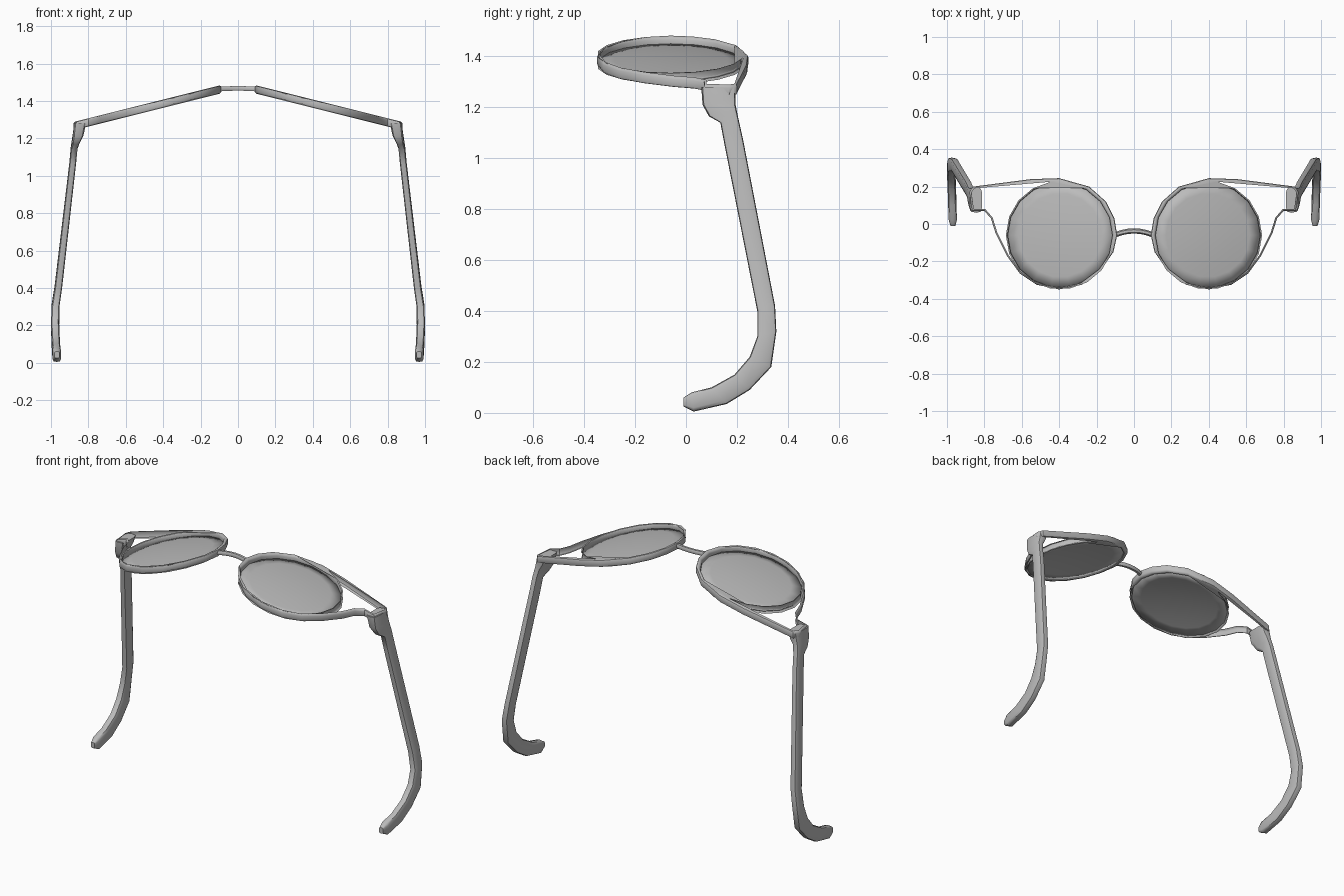
import bpy, bmesh, math
from mathutils import Vector

cube = bpy.data.objects.get("Cube")
if cube:
    bpy.data.objects.remove(cube)

SLOPE = 0.25                 # each half of the front falls away to the side
CENTRE = Vector((0.395, -0.06))
LENS_R = 0.28
SIDES = 18


def front_z(x):
    return 1.485 - SLOPE * abs(x)


def material(name, grey):
    mat = bpy.data.materials.new(name)
    mat.use_nodes = True
    colour = (grey, grey, grey, 1)
    mat.diffuse_color = colour
    mat.node_tree.nodes["Principled BSDF"].inputs["Base Color"].default_value = colour
    return mat


GREY = material("plain grey", 0.5)


def finish(obj, angle=40, mirror=True):
    obj.data.materials.clear()
    obj.data.materials.append(GREY)
    if mirror:
        mod = obj.modifiers.new("other side", 'MIRROR')
        mod.use_mirror_merge = False
    bpy.ops.object.select_all(action='DESELECT')
    obj.select_set(True)
    bpy.context.view_layer.objects.active = obj
    bpy.ops.object.shade_smooth_by_angle(angle=math.radians(angle))


def mesh_object(name, bm):
    bmesh.ops.recalc_face_normals(bm, faces=bm.faces)
    mesh = bpy.data.meshes.new(name)
    bm.to_mesh(mesh)
    bm.free()
    obj = bpy.data.objects.new(name, mesh)
    bpy.context.collection.objects.link(obj)
    return obj


def curve_to_mesh(name, curve):
    obj = bpy.data.objects.new(name, curve)
    bpy.context.collection.objects.link(obj)
    bpy.ops.object.select_all(action='DESELECT')
    obj.select_set(True)
    bpy.context.view_layer.objects.active = obj
    bpy.ops.object.convert(target='MESH')
    return bpy.context.view_layer.objects.active


def circle(radius):
    return [CENTRE + Vector((math.cos(a), math.sin(a))) * radius
            for a in (math.tau * i / SIDES for i in range(SIDES))]


# Rim: outline with a round opening, extruded with rounded edges, then sloped
outline = [(.09, -.06), (.105, .03), (.15, .12), (.24, .2), (.4, .245), (.55, .24),
           (.86, .2), (.88, .17), (.865, .07), (.8, .07), (.765, .03),
           (.74, -.05), (.68, -.17), (.61, -.265), (.52, -.325), (.4, -.35),
           (.28, -.325), (.18, -.25), (.11, -.15)]
curve = bpy.data.curves.new("rim", 'CURVE')
curve.dimensions = '2D'
curve.fill_mode = 'BOTH'
curve.extrude = 0.012
curve.bevel_depth = 0.01
curve.bevel_resolution = 1
curve.offset = -0.01
for points in (outline, circle(LENS_R)[::-1]):
    spline = curve.splines.new('POLY')
    spline.points.add(len(points) - 1)
    for p, (x, y) in zip(spline.points, points):
        p.co = (x, y, 0, 1)
    spline.use_cyclic_u = True
rim = curve_to_mesh("rim", curve)
for v in rim.data.vertices:
    v.co.z += front_z(v.co.x)
bm = bmesh.new()
bm.from_mesh(rim.data)
bmesh.ops.remove_doubles(bm, verts=bm.verts, dist=0.0005)
bmesh.ops.recalc_face_normals(bm, faces=bm.faces)
bm.to_mesh(rim.data)
bm.free()
finish(rim)

# Lens: shallow dome set inside the rim
bm = bmesh.new()
rings = []
for f in (1.01, 0.8, 0.5, 0.2):
    rings.append([bm.verts.new((p.x, p.y, front_z(p.x) - 0.006 + 0.018 * (1 - f * f)))
                  for p in circle(LENS_R * f)])
for a, b in zip(rings, rings[1:]):
    for i in range(SIDES):
        j = (i + 1) % SIDES
        bm.faces.new((a[i], a[j], b[j], b[i]))
bm.faces.new(rings[-1])
lens = mesh_object("lens", bm)
solid = lens.modifiers.new("thickness", 'SOLIDIFY')
solid.thickness = 0.008
finish(lens)

# Temple: loft from hinge block to curled ear tip
# each station: inner edge (y, z), outer edge (y, z), centre x, half thickness
stations = [((.06, 1.28), (.195, 1.28), .844, .032),
            ((.065, 1.21), (.195, 1.24), .854, .028),
            ((.09, 1.165), (.195, 1.21), .867, .02),
            ((.135, 1.14), (.205, 1.16), .876, .018),
            ((.15, 1.06), (.225, 1.07), .884, .018),
            ((.28, .4), (.35, .42), .96, .02),
            ((.28, .3), (.355, .32), .975, .021),
            ((.25, .22), (.335, .18), .978, .022),
            ((.19, .15), (.25, .09), .975, .022),
            ((.1, .1), (.16, .035), .972, .022),
            ((.02, .08), (.03, .005), .969, .022),
            ((-.01, .06), (-.01, .025), .968, .013)]
section = [(1, .6), (.75, .92), (0, 1), (-.75, .92),
           (-1, .6), (-1, -.6), (-.75, -.92), (0, -1), (.75, -.92), (1, -.6)]
bm = bmesh.new()
rings = []
for inner, outer, x, half in stations:
    a, b = Vector(inner), Vector(outer)
    ring = []
    for s, t in section:
        p = (a + b) / 2 + (b - a) / 2 * t
        ring.append(bm.verts.new((x + s * half, p.x, p.y)))
    rings.append(ring)
n = len(section)
for a, b in zip(rings, rings[1:]):
    for i in range(n):
        j = (i + 1) % n
        bm.faces.new((a[i], a[j], b[j], b[i]))
bm.faces.new(rings[0])
bm.faces.new(rings[-1])
finish(mesh_object("temple", bm), 50)

# Bridge: thin arched bar between the rims
curve = bpy.data.curves.new("bridge", 'CURVE')
curve.dimensions = '3D'
curve.bevel_depth = 0.014
curve.bevel_resolution = 1
curve.use_fill_caps = True
spline = curve.splines.new('POLY')
spline.points.add(6)
for i, p in enumerate(spline.points):
    t = i / 3 - 1
    p.co = (t * 0.1, -0.037 - 0.02 * t * t, 1.467 - 0.004 * t * t, 1)
finish(curve_to_mesh("bridge", curve), 60, mirror=False)
